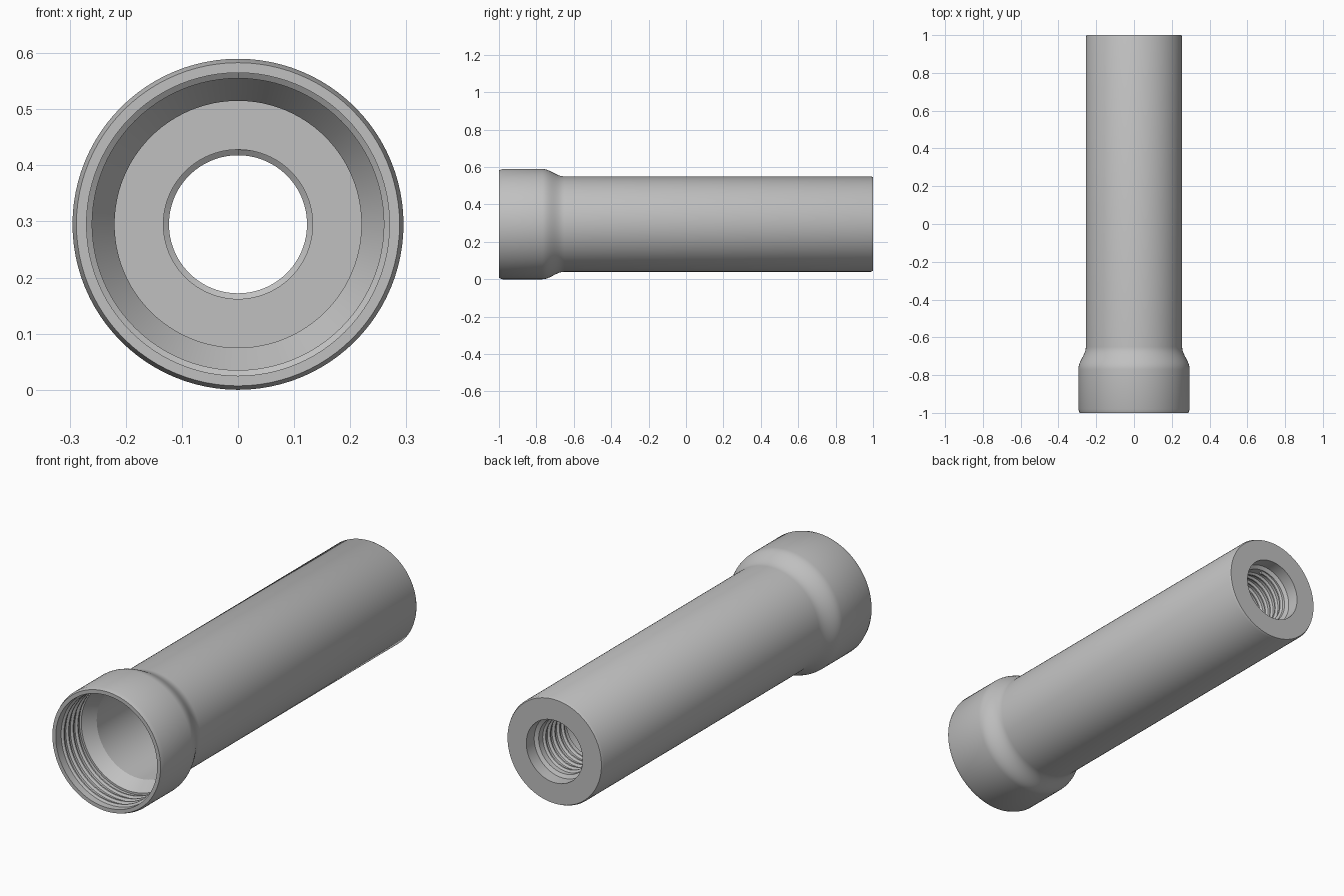
import bpy, bmesh, math

if "Cube" in bpy.data.objects:
    bpy.data.objects.remove(bpy.data.objects["Cube"])

SEG = 96
AXIS_Z = 0.295

grey = bpy.data.materials.new("matte grey")
grey.diffuse_color = (0.53, 0.53, 0.53, 1)
grey.use_nodes = True
grey.node_tree.nodes["Principled BSDF"].inputs["Base Color"].default_value = grey.diffuse_color


def ring_point(r, y, a):
    return (r * math.sin(a), y, AXIS_Z + r * math.cos(a))


def finish(name, bm):
    bmesh.ops.recalc_face_normals(bm, faces=bm.faces)
    mesh = bpy.data.meshes.new(name)
    bm.to_mesh(mesh)
    bm.free()
    obj = bpy.data.objects.new(name, mesh)
    bpy.context.collection.objects.link(obj)
    mesh.materials.append(grey)
    bpy.ops.object.select_all(action='DESELECT')
    obj.select_set(True)
    bpy.context.view_layer.objects.active = obj
    bpy.ops.object.shade_smooth_by_angle(angle=math.radians(30))
    return obj


def lathe(name, profile):
    """Revolve a closed (radius, y) profile around the tube axis."""
    bm = bmesh.new()
    rings = [[bm.verts.new(ring_point(r, y, 2 * math.pi * i / SEG)) for i in range(SEG)]
             for r, y in profile]
    for k, ring in enumerate(rings):
        nxt = rings[(k + 1) % len(rings)]
        for i in range(SEG):
            j = (i + 1) % SEG
            bm.faces.new((ring[i], ring[j], nxt[j], nxt[i]))
    return finish(name, bm)


def thread(name, root, crest, y0, y1, turns):
    """Sweep a trapezoid ridge along a helix inside a bore."""
    bm = bmesh.new()
    pitch = (y1 - y0) / turns
    section = [(root + 0.003, -0.36), (crest, -0.1), (crest, 0.1), (root + 0.003, 0.36)]
    rows = []
    steps = int(turns * SEG)
    for i in range(steps + 1):
        a = 2 * math.pi * i / SEG
        y = y0 + pitch * i / SEG
        rows.append([bm.verts.new(ring_point(r, y + d * pitch, a)) for r, d in section])
    for p, q in zip(rows, rows[1:]):
        for k in range(4):
            m = (k + 1) % 4
            bm.faces.new((p[k], p[m], q[m], q[k]))
    bm.faces.new(rows[0])
    bm.faces.new(rows[-1])
    return finish(name, bm)


# Outer wall: chamfered collar, S-curved shoulder, straight barrel
outer = [(0.288, -1.0), (0.295, -0.98), (0.295, -0.77)]
for k in range(1, 12):
    t = k / 12
    outer.append((0.275 + 0.02 * math.cos(math.pi * t), -0.77 + 0.12 * t))
outer += [(0.255, -0.65), (0.255, 0.99), (0.25, 1.0)]

# Inner wall: rear counterbore, threaded hole, main bore, cone, front socket
inner = [(0.15, 1.0), (0.15, 0.94), (0.133, 0.93), (0.133, 0.72),
         (0.22, 0.72), (0.22, -0.76), (0.26, -0.82), (0.27, -0.82), (0.27, -1.0)]

lathe("tube_body", outer + inner)
thread("front_thread", 0.27, 0.26, -0.975, -0.835, 4)
thread("rear_thread", 0.133, 0.123, 0.74, 0.915, 5)
